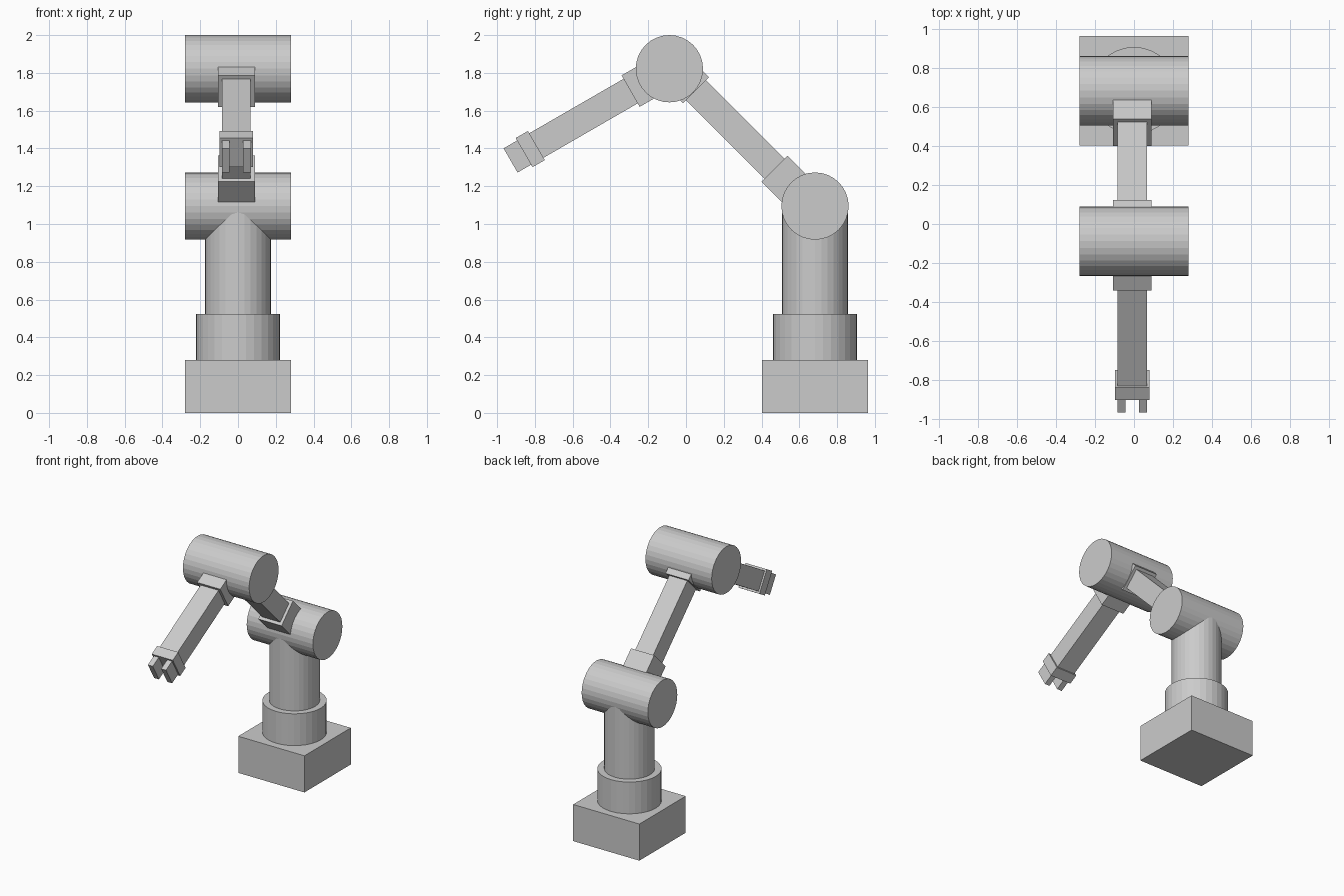
import bpy
import bmesh
from math import cos, sin, pi, radians
from mathutils import Matrix, Vector

if "Cube" in bpy.data.objects:
    bpy.data.objects.remove(bpy.data.objects["Cube"])

SIDES = 32
BASE_Y = 0.683          # centre line of the pedestal
ARM_X = -0.009          # arm sits slightly off centre


def finish(name, bm):
    mesh = bpy.data.meshes.new(name)
    bm.to_mesh(mesh)
    bm.free()
    obj = bpy.data.objects.new(name, mesh)
    bpy.context.collection.objects.link(obj)
    return obj


def cylinder(name, centre, radius, depth, along_x=False):
    bm = bmesh.new()
    rot = Matrix.Rotation(pi / 2, 4, 'Y') if along_x else Matrix()
    bmesh.ops.create_cone(bm, cap_ends=True, segments=SIDES, radius1=radius,
                          radius2=radius, depth=depth,
                          matrix=Matrix.Translation(centre) @ rot)
    return finish(name, bm)


def box(name, centre, size, tilt=0.0):
    bm = bmesh.new()
    bmesh.ops.create_cube(bm, size=1, matrix=Matrix.Translation(centre)
                          @ Matrix.Rotation(tilt, 4, 'X')
                          @ Matrix.Diagonal((*size, 1)))
    return finish(name, bm)


def limb_box(name, origin, angle, start, end, width, thick, x=ARM_X):
    """Box running from start to end along a limb axis that leaves origin
    towards -y, raised by angle."""
    axis = Vector((0, -cos(angle), sin(angle)))
    centre = Vector((x, *origin)) + axis * (start + end) / 2
    return box(name, centre, (width, end - start, thick), -angle)


# Pedestal
box("base", (0, BASE_Y, 0.14), (0.56, 0.56, 0.28))
cylinder("base_collar", (0, BASE_Y, 0.401), 0.223, 0.244)
cylinder("column", (0, BASE_Y, 0.808), 0.175, 0.57)

# Joint drums
ELBOW = (-0.088, 1.822)
cylinder("shoulder_drum", (0, BASE_Y, 1.095), 0.178, 0.56, along_x=True)
cylinder("elbow_drum", (0, *ELBOW), 0.178, 0.56, along_x=True)

# Upper arm, measured from the outer face of its lower socket
UPPER, UP = (0.468, 1.293), radians(45)
limb_box("upper_arm", UPPER, UP, -0.19, 0.72, 0.152, 0.15)
limb_box("upper_arm_lower_socket", UPPER, UP, -0.20, 0.0, 0.196, 0.195)
limb_box("upper_arm_upper_socket", UPPER, UP, 0.587, 0.73, 0.196, 0.195)

# Forearm, measured from the elbow centre
DOWN = radians(-30)
limb_box("forearm", ELBOW, DOWN, 0.08, 0.85, 0.152, 0.15)
limb_box("forearm_socket", ELBOW, DOWN, 0.07, 0.237, 0.196, 0.192)
limb_box("wrist", ELBOW, DOWN, 0.813, 0.888, 0.178, 0.178)

# Gripper fingers
for side, label in ((-1, "left"), (1, "right")):
    limb_box(label + "_finger", ELBOW, DOWN, 0.87, 0.971, 0.041, 0.148,
             x=ARM_X + side * 0.056)
